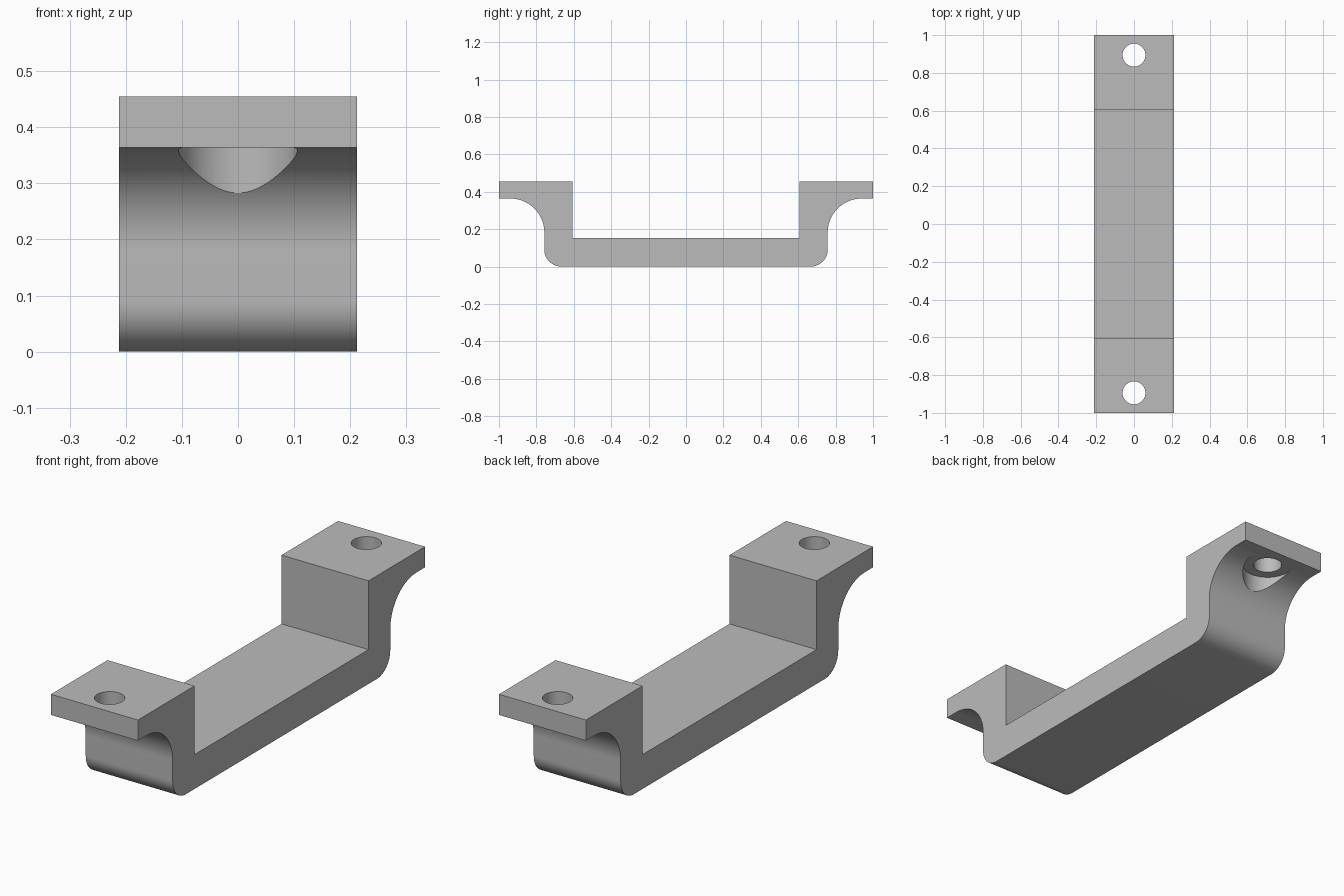
import bpy, bmesh
from math import pi, sin, cos

old = bpy.data.objects.get("Cube")
if old:
    bpy.data.objects.remove(old, do_unlink=True)

U = 2 / 66                      # drawing unit: the bracket is 66 units long
HALF_WIDTH = 7 * U
UNDERSIDE = 12 * U              # underside of the mounting ears
HOLE_Y = 29.5 * U

grey = bpy.data.materials.new("plain grey")
grey.use_nodes = True
colour = (0.5, 0.5, 0.5, 1)
grey.diffuse_color = colour
grey.node_tree.nodes["Principled BSDF"].inputs["Base Color"].default_value = colour


def arc(cy, cz, r, start, end, steps):
    angles = [start + (end - start) * i / steps for i in range(steps + 1)]
    return [(cy + r * cos(a), cz + r * sin(a)) for a in angles]


def make_object(name, bm):
    bmesh.ops.recalc_face_normals(bm, faces=bm.faces[:])
    mesh = bpy.data.meshes.new(name)
    bm.to_mesh(mesh)
    bm.free()
    mesh.materials.append(grey)
    obj = bpy.data.objects.new(name, mesh)
    bpy.context.collection.objects.link(obj)
    return obj


# Side profile: rounded lower corner, concave fillet under the ear, square step
half = arc(22 * U, 3 * U, 3 * U, -pi / 2, 0, 16)
half += arc(31 * U, 6 * U, 6 * U, pi, pi / 2, 32)[:-1]
half += [(31 * U, UNDERSIDE), (33 * U, UNDERSIDE), (33 * U, 15 * U),
         (20 * U, 15 * U), (20 * U, 5 * U)]
profile = half + [(-y, z) for y, z in reversed(half)]

bm = bmesh.new()
face = bm.faces.new([bm.verts.new((-HALF_WIDTH, y, z)) for y, z in profile])
swept = bmesh.ops.extrude_face_region(bm, geom=[face])["geom"]
for v in swept:
    if isinstance(v, bmesh.types.BMVert):
        v.co.x = HALF_WIDTH
bracket = make_object("bracket", bm)


# Stepped cutter: wide bolt-head clearance below, narrow bolt hole above
def bolt_cutter(name, y, sides=64):
    bm = bmesh.new()
    rings = []
    for r, z in ((0.1058, 0.25), (0.1058, UNDERSIDE), (2 * U, UNDERSIDE), (2 * U, 0.5)):
        turns = [2 * pi * (i + 0.5) / sides for i in range(sides)]
        rings.append([bm.verts.new((r * cos(a), y + r * sin(a), z)) for a in turns])
    for low, high in zip(rings, rings[1:]):
        for i in range(sides):
            j = (i + 1) % sides
            bm.faces.new((low[i], low[j], high[j], high[i]))
    bm.faces.new(rings[0][::-1])
    bm.faces.new(rings[-1])
    cutter = make_object(name, bm)
    cutter.hide_render = True
    return cutter


bpy.context.view_layer.objects.active = bracket
for name, side in (("front_bolt_cutter", -1), ("back_bolt_cutter", 1)):
    cutter = bolt_cutter(name, side * HOLE_Y)
    mod = bracket.modifiers.new("bolt hole", 'BOOLEAN')
    mod.operation = 'DIFFERENCE'
    mod.solver = 'EXACT'
    mod.object = cutter
    bpy.ops.object.modifier_apply(modifier=mod.name)
    bpy.data.objects.remove(cutter, do_unlink=True)

# Smooth the curved walls, keep the machined edges crisp
bpy.ops.object.select_all(action='DESELECT')
bracket.select_set(True)
bpy.ops.object.shade_smooth_by_angle(angle=pi / 6)
